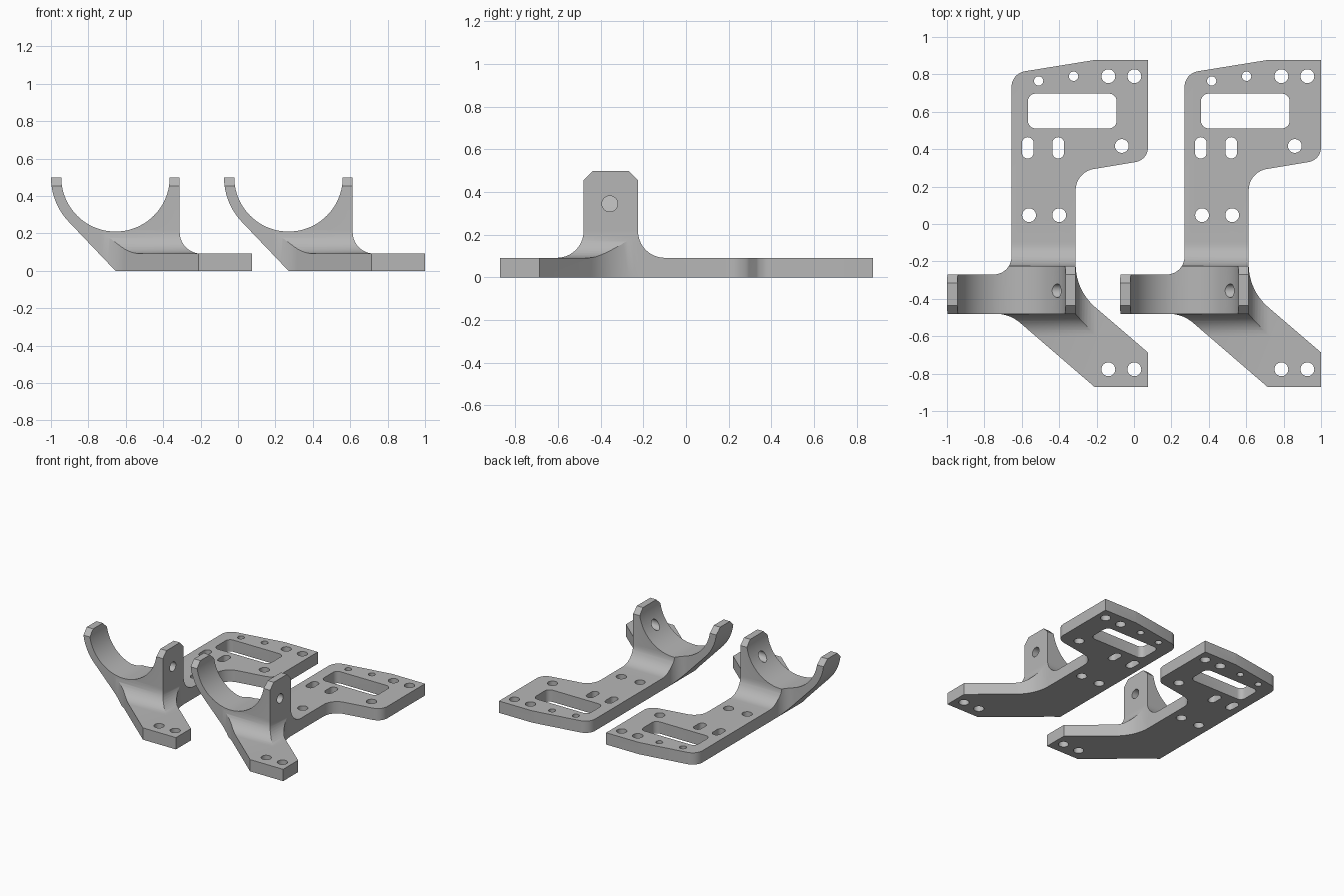
import bpy, bmesh, math
from mathutils import Vector

if "Cube" in bpy.data.objects:
    bpy.data.objects.remove(bpy.data.objects["Cube"])

grey = bpy.data.materials.new("light grey")
grey.diffuse_color = (0.47, 0.47, 0.47, 1)
grey.use_nodes = True
grey.node_tree.nodes["Principled BSDF"].inputs["Base Color"].default_value = grey.diffuse_color

T = 0.092          # plate thickness
CX, CZ = -0.655, 0.5   # cradle centre


def rounded(points, steps=10):
    """Closed outline from (a, b) or (a, b, fillet radius) corners."""
    out, n = [], len(points)
    for i, p in enumerate(points):
        c = Vector(p[:2])
        if len(p) < 3:
            out.append(c)
            continue
        u = (Vector(points[i - 1][:2]) - c).normalized()
        v = (Vector(points[(i + 1) % n][:2]) - c).normalized()
        half = u.angle(v) / 2
        centre = c + (u + v).normalized() * p[2] / math.sin(half)
        t = p[2] / math.tan(half)
        a, b = c + u * t - centre, c + v * t - centre
        turn = a.angle(b)
        for k in range(steps + 1):
            f = k / steps
            out.append(centre + (a * math.sin((1 - f) * turn) + b * math.sin(f * turn)) / math.sin(turn))
    return out


def arc(cx, cy, r, start, end, steps):
    return [(cx + r * math.cos(math.radians(start + (end - start) * k / steps)),
             cy + r * math.sin(math.radians(start + (end - start) * k / steps)))
            for k in range(steps + 1)]


def prism(name, outline, axis, lo, hi):
    """Extrude a 2D outline along x, y or z."""
    place = {"x": lambda a, b, h: (h, a, b),
             "y": lambda a, b, h: (a, h, b),
             "z": lambda a, b, h: (a, b, h)}[axis]
    bm = bmesh.new()
    low = [bm.verts.new(place(a, b, lo)) for a, b in outline]
    high = [bm.verts.new(place(a, b, hi)) for a, b in outline]
    bm.faces.new(low)
    bm.faces.new(high)
    n = len(low)
    for i in range(n):
        j = (i + 1) % n
        bm.faces.new((low[i], low[j], high[j], high[i]))
    bmesh.ops.recalc_face_normals(bm, faces=bm.faces)
    mesh = bpy.data.meshes.new(name)
    bm.to_mesh(mesh)
    bm.free()
    mesh.materials.append(grey)
    obj = bpy.data.objects.new(name, mesh)
    bpy.context.collection.objects.link(obj)
    return obj


def combine(target, tool, operation):
    mod = target.modifiers.new("cut", "BOOLEAN")
    mod.operation, mod.solver, mod.object = operation, "EXACT", tool
    bpy.context.view_layer.objects.active = target
    bpy.ops.object.modifier_apply(modifier=mod.name)
    bpy.data.objects.remove(tool)


# Plan outline: slotted plate, cradle arm and diagonal foot
plan = rounded([
    (CX, 0.805, 0.085), (-0.21, 0.877), (0.075, 0.877), (0.075, 0.342, 0.08),
    (-0.312, 0.278, 0.115), (-0.312, -0.355, 0.3), (0.075, -0.687),
    (0.075, -0.872), (-0.21, -0.872), (-0.665, -0.48, 0.2),
    (-1.1, -0.48), (-1.1, -0.27), (CX, -0.27, 0.095)])
bracket = prism("left_bracket", plan, "z", -0.1, 0.6)

# Front profile: half-round cradle, sloped underside, fillet down to the plate
front = (arc(CX, CZ, 0.345, 180, 225, 12) + [(CX, 0), (0.2, 0)]
         + rounded([(0.2, T), (-0.312, T, 0.115), (-0.312, CZ)])
         + arc(CX, CZ, 0.29, 0, -180, 40))
combine(bracket, prism("front_profile", front, "y", -1, 1), "INTERSECT")

# Side profile: chamfered upright blending into the plate
side = rounded([
    (-1, -0.1), (-1, T), (-0.48, T, 0.125), (-0.48, 0.455), (-0.425, 0.51),
    (-0.28, 0.51), (-0.225, 0.455), (-0.225, T, 0.125), (1, T), (1, -0.1)])
combine(bracket, prism("side_profile", side, "x", -1.2, 0.3), "INTERSECT")

# Rear chamfer on the outer cradle tip
tip = [(-0.335, 0.52), (-0.25, 0.435), (-0.25, 0.52)]
combine(bracket, prism("tip_chamfer", tip, "x", -1.1, -0.75), "DIFFERENCE")

# Round bolt holes
for x, y, r in [(-0.51, 0.765, 0.025), (-0.323, 0.79, 0.025), (-0.137, 0.79, 0.037),
                (0.002, 0.79, 0.037), (-0.065, 0.417, 0.037), (-0.561, 0.047, 0.037),
                (-0.4, 0.047, 0.037), (-0.137, -0.777, 0.037), (0.002, -0.777, 0.037)]:
    combine(bracket, prism("bolt_hole", arc(x, y, r, 0, 345, 23), "z", -0.1, 0.2), "DIFFERENCE")

# Rounded slots and window
for x, y, w, h, r in [(-0.568, 0.407, 0.031, 0.057, 0.0305), (-0.405, 0.407, 0.031, 0.057, 0.0305),
                      (-0.33, 0.604, 0.237, 0.093, 0.04)]:
    box = [(x - w, y - h, r), (x + w, y - h, r), (x + w, y + h, r), (x - w, y + h, r)]
    combine(bracket, prism("slot", rounded(box, 6), "z", -0.1, 0.2), "DIFFERENCE")

# Cross hole through the inner upright
combine(bracket, prism("cross_hole", arc(-0.357, 0.345, 0.037, 0, 345, 23), "x", -0.6, -0.2), "DIFFERENCE")

# Smooth curved walls, then repeat the bracket
bpy.ops.object.select_all(action="DESELECT")
bracket.select_set(True)
bpy.context.view_layer.objects.active = bracket
bpy.ops.object.shade_smooth_by_angle(angle=math.radians(25))
second = bracket.copy()
second.name = "right_bracket"
second.location.x = 0.925
bpy.context.collection.objects.link(second)
